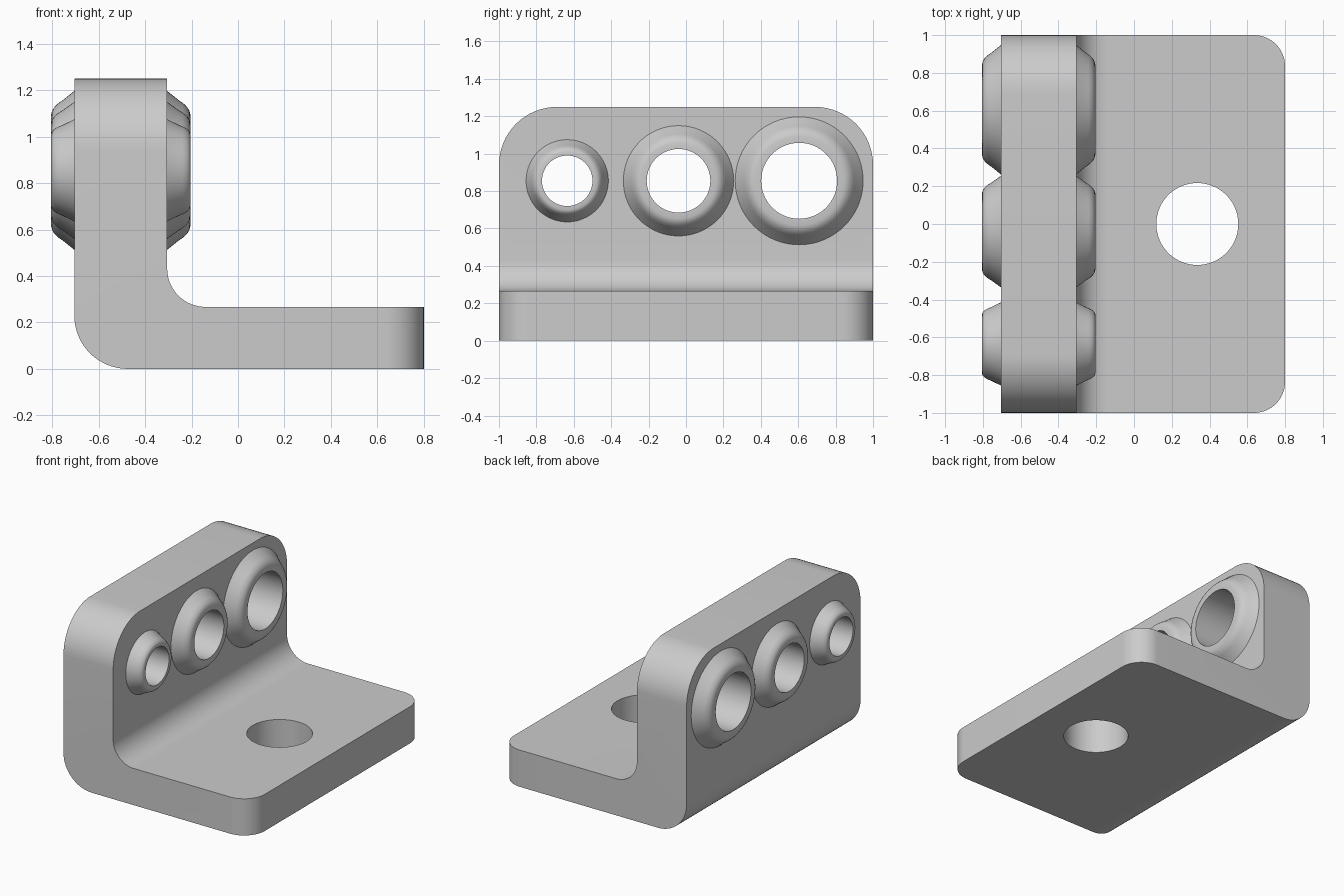
import bpy, bmesh, math
from mathutils import Matrix, Vector

cube = bpy.data.objects.get("Cube")
if cube:
    bpy.data.objects.remove(cube, do_unlink=True)

grey = bpy.data.materials.new("grey metal")
grey.use_nodes = True
colour = (0.6, 0.6, 0.6, 1)
grey.diffuse_color = colour
grey.node_tree.nodes["Principled BSDF"].inputs["Base Color"].default_value = colour

BACK, FACE, TIP = -0.705, -0.305, 0.8      # wall back, wall front, base end
FLOOR, TOP, HOLE_Z = 0.267, 1.25, 0.855
BOSS_HEIGHT = 0.1
# y centre, outer radius, hole radius
BOSSES = {"small": (-0.635, 0.22, 0.135),
          "medium": (-0.04, 0.295, 0.17),
          "large": (0.605, 0.342, 0.203)}


def make_object(name, bm):
    bmesh.ops.recalc_face_normals(bm, faces=bm.faces)
    mesh = bpy.data.meshes.new(name)
    bm.to_mesh(mesh)
    bm.free()
    mesh.materials.append(grey)
    ob = bpy.data.objects.new(name, mesh)
    bpy.context.collection.objects.link(ob)
    return ob


def select_only(ob):
    bpy.ops.object.select_all(action="DESELECT")
    ob.select_set(True)
    bpy.context.view_layer.objects.active = ob


def smooth(ob):
    select_only(ob)
    bpy.ops.object.shade_smooth_by_angle(angle=math.radians(30))


def round_edges(bm, radius, rule):
    edges = [e for e in bm.edges if rule((e.verts[0].co + e.verts[1].co) / 2,
                                         (e.verts[0].co - e.verts[1].co).normalized())]
    bmesh.ops.bevel(bm, geom=edges, offset=radius, offset_type="OFFSET",
                    segments=16, profile=0.5, affect="EDGES")


def drill(ob, name, radius, matrix):
    bm = bmesh.new()
    bmesh.ops.create_cone(bm, cap_ends=True, segments=64, radius1=radius,
                          radius2=radius, depth=1, matrix=matrix)
    cutter = make_object(name, bm)
    cutter.hide_render = True
    mod = ob.modifiers.new(name, "BOOLEAN")
    mod.operation, mod.solver, mod.object = "DIFFERENCE", "EXACT", cutter
    select_only(ob)
    bpy.ops.object.modifier_apply(modifier=mod.name)
    bpy.data.objects.remove(cutter, do_unlink=True)


# L-shaped bracket extruded along y
bm = bmesh.new()
outline = [(BACK, 0), (TIP, 0), (TIP, FLOOR), (FACE, FLOOR), (FACE, TOP), (BACK, TOP)]
profile = bm.faces.new([bm.verts.new((x, -1, z)) for x, z in outline])
side = bmesh.ops.extrude_face_region(bm, geom=[profile])
bmesh.ops.translate(bm, vec=(0, 2, 0),
                    verts=[v for v in side["geom"] if isinstance(v, bmesh.types.BMVert)])
bmesh.ops.recalc_face_normals(bm, faces=bm.faces)

# Outer bend, inner fillet, wall corners and base corners
round_edges(bm, 0.23, lambda c, d: abs(d.y) > 0.9 and c.x < BACK + 0.01 and c.z < 0.01)
round_edges(bm, 0.165, lambda c, d: abs(d.y) > 0.9 and abs(c.x - FACE) < 0.01
            and abs(c.z - FLOOR) < 0.01)
round_edges(bm, 0.31, lambda c, d: abs(d.x) > 0.9 and c.z > TOP - 0.01)
round_edges(bm, 0.165, lambda c, d: abs(d.z) > 0.9 and c.x > TIP - 0.01)
bracket = make_object("bracket", bm)

# Through holes
drill(bracket, "base_hole", 0.217, Matrix.Translation((0.335, 0, 0)))
for size, (y, outer, inner) in BOSSES.items():
    drill(bracket, size + "_hole", inner,
          Matrix.Translation((-0.5, y, HOLE_Z)) @ Matrix.Rotation(math.pi / 2, 4, "Y"))
smooth(bracket)

# Rounded ring bosses on both faces of the wall: (share of width, share of height)
RING = [(0, 0), (0.3, 0.52), (0.36, 0.65), (0.43, 0.77), (0.52, 0.88),
        (0.62, 0.96), (0.74, 1), (1, 1), (1, 0)]
for size, (y, outer, inner) in BOSSES.items():
    for label, start, sign in (("front", FACE, 1), ("rear", BACK, -1)):
        bm = bmesh.new()
        centre = Vector((start, y, HOLE_Z))
        points = [bm.verts.new(centre + Vector((sign * BOSS_HEIGHT * h, 0,
                                                outer + (inner - outer) * w)))
                  for w, h in RING]
        edges = [bm.edges.new(pair) for pair in zip(points, points[1:])]
        bmesh.ops.spin(bm, geom=points + edges, cent=centre, axis=(1, 0, 0),
                       angle=math.tau, steps=64, use_merge=True)
        bmesh.ops.remove_doubles(bm, verts=bm.verts, dist=0.0001)
        # Close the ring against the wall so its normals face outward
        bmesh.ops.holes_fill(bm, edges=[], sides=0)
        smooth(make_object(f"{size}_boss_{label}", bm))
